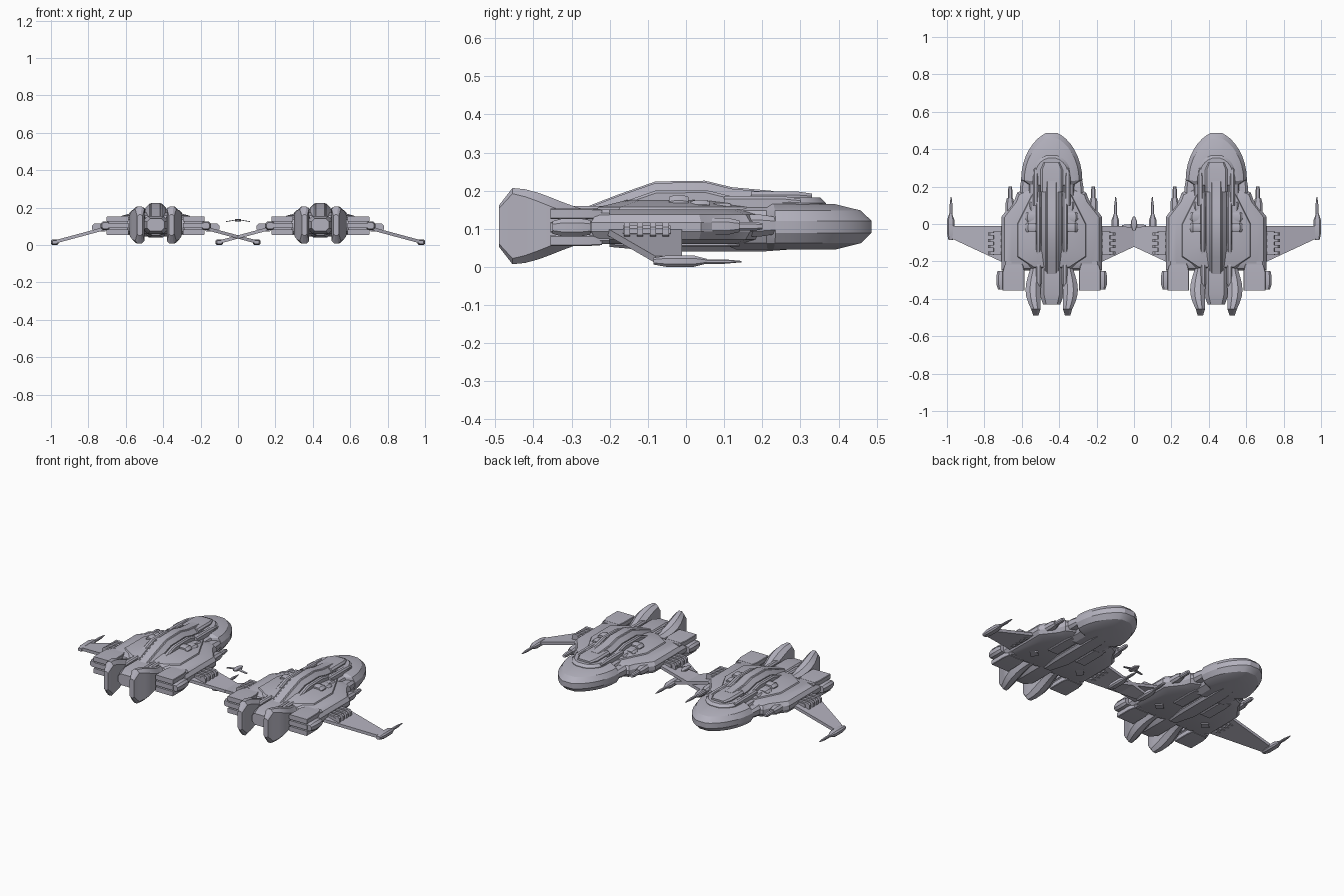
import bpy, bmesh, math

cube = bpy.data.objects.get("Cube")
if cube:
    bpy.data.objects.remove(cube)

grey = (0.45, 0.44, 0.51, 1)
hull_grey = bpy.data.materials.new("hull_grey")
hull_grey.use_nodes = True
hull_grey.diffuse_color = grey
hull_grey.node_tree.nodes["Principled BSDF"].inputs["Base Color"].default_value = grey

SHIPS = {"left": 0.44, "right": -0.44}
CENTER = {"center": 0}
made = []


def finish(name, bm, places):
    """Place one linked object per ship."""
    bmesh.ops.recalc_face_normals(bm, faces=bm.faces)
    mesh = bpy.data.meshes.new(name)
    bm.to_mesh(mesh)
    bm.free()
    mesh.materials.append(hull_grey)
    for side, offset in places.items():
        part = bpy.data.objects.new(f"{side}_{name}", mesh)
        part.location.x = offset
        bpy.context.collection.objects.link(part)
        made.append(part)


def skin(bm, rings):
    """Bridge rings of points and cap both ends."""
    loops = [[bm.verts.new(point) for point in ring] for ring in rings]
    count = len(loops[0])
    for lower, upper in zip(loops, loops[1:]):
        for i in range(count):
            j = (i + 1) % count
            bm.faces.new((lower[i], lower[j], upper[j], upper[i]))
    bm.faces.new(loops[0])
    bm.faces.new(loops[-1])


def section(side, y, x, z, scale, cut):
    """Chamfered rectangle standing across the y axis."""
    mid_x, mid_z = sum(x) / 2, sum(z) / 2
    w, h = (x[1] - x[0]) / 2 * scale, (z[1] - z[0]) / 2 * scale
    c = 2 * cut * min(w, h)
    corners = ((c - w, -h), (w - c, -h), (w, c - h), (w, h - c),
               (w - c, h), (c - w, h), (-w, h - c), (-w, c - h))
    return [(side * (mid_x + dx), y, mid_z + dz) for dx, dz in corners]


def loft(name, stations, cut=0.25, places=SHIPS):
    """Join sections (y, x range, z range, scale); mirror the off-centre ones."""
    bm = bmesh.new()
    centred = stations[0][1][0] < 0
    for side in ((1,) if centred else (1, -1)):
        skin(bm, [section(side, *station, cut) for station in stations])
    finish(name, bm, places)


def block(name, x, y, z, back=1, front=1, ends=0.25, cut=0.25, places=SHIPS):
    """Chamfered box whose two ends may taper."""
    start, stop = y
    inset = (stop - start) * ends
    loft(name, [(start, x, z, back), (start + inset, x, z, 1),
                (stop - inset, x, z, 1), (stop, x, z, front)], cut, places)


def rounded(mid, half, power):
    """Heights and scales of a plate with a rounded rim."""
    angles = [k / 4 for k in range(-5, 6, 2)]
    return [(mid + half * math.sin(a), math.cos(a) ** power) for a in angles]


def plate(name, half, levels, pivot):
    """Symmetric outline stacked by height, scaled about a point on the y axis."""
    outline = half + [(-x, y) for x, y in reversed(half)]
    bm = bmesh.new()
    skin(bm, [[(x * scale, pivot + (y - pivot) * scale, z) for x, y in outline]
              for z, scale in levels])
    finish(name, bm, SHIPS)


def wing(name, root, tip, thick, places=SHIPS):
    """Mirrored sheet between two chords (x, trailing y, leading y, z)."""
    bm = bmesh.new()
    for side in (1, -1):
        skin(bm, [[(side * x, trail, z), (side * x, lead, z),
                   (side * x, lead, z - thick), (side * x, trail, z - thick)]
                  for x, trail, lead, z in (root, tip)])
    finish(name, bm, places)


# Forward saucer with an elliptical nose
nose, shoulder = 0.49, 0.235
arc = []
for step in range(9):
    t = 0.97 * (1 - (step / 8) ** 1.5)
    arc.append((0.166 * (1 - t * t) ** 0.6, shoulder + (nose - shoulder) * t / 0.97))
plate("saucer", arc + [(0.13, 0.21), (0.13, 0.08)], rounded(0.105, 0.063, 0.4), 0.22)

# Bridge on the saucer
dome = [(0.1 * math.sin(k * math.pi / 12), 0.27 + 0.1 * math.cos(k * math.pi / 12))
        for k in range(1, 7)]
plate("bridge_dome", dome + [(0.1, 0.2)], ((0.14, 1), (0.168, 1), (0.182, 0.86)), 0.26)
block("bridge_canopy", x=(-0.06, 0.06), y=(0.17, 0.33), z=(0.16, 0.198), front=0.7)
block("bridge_arm", x=(0.07, 0.1), y=(0.1, 0.3), z=(0.14, 0.186), front=0.7)

# Main hull and upper deck
plate("main_hull", [(0.12, 0.2), (0.185, 0.17), (0.2, 0.13), (0.27, 0.04), (0.27, -0.25)],
      rounded(0.105, 0.048, 0.2), -0.05)
plate("upper_deck", [(0.09, 0.2), (0.19, 0), (0.19, -0.18), (0.1, -0.24)],
      ((0.14, 1), (0.157, 0.95), (0.175, 0.6)), -0.03)

# Dorsal spine, its cap and its rails share one silhouette
ridge_line = ((-0.27, 0.15), (-0.18, 0.185), (-0.08, 0.22), (0.05, 0.222), (0.12, 0.205),
              (0.23, 0.195))


def ridge(name, x, lift, depth):
    """Bar following the ridge line."""
    loft(name, [(y, x, (top + lift - depth, top + lift), 1) for y, top in ridge_line])


ridge("dorsal_spine", x=(-0.055, 0.055), lift=0, depth=0.09)
ridge("spine_cap", x=(-0.03, 0.03), lift=0.004, depth=0.03)
ridge("spine_rail", x=(0.058, 0.085), lift=-0.02, depth=0.05)
block("rail_tail", x=(0.055, 0.085), y=(-0.35, -0.2), z=(0.1, 0.16), back=0.7)

# Shoulder blocks beside the spine, the inner pair wider
for i, top in enumerate((0.17, 0.188, 0.175, 0.168)):
    start = -0.1 + 0.056 * i
    reach = 0.14 if i in (1, 2) else 0.12
    block(f"shoulder_block_{i + 1}", x=(0.07, reach), y=(start, start + 0.05),
          z=(0.13, top), back=0.85, front=0.85)

# Flared twin engines swell rearward, then close in
flare = []
for step in range(8):
    t = step / 7
    height = 0.037 + 0.063 * t * t * (3 - 2 * t)
    outer = 0.11 + 0.03 * math.sin(math.pi * t ** 1.2)
    flare.append((-0.22 - 0.235 * t, (0.06, outer), (0.107 - height, 0.107 + height), 1))
rear = flare[-1]
flare.append((-0.49, *rear[1:3], 0.55))
loft("flared_engine", flare, cut=0.3)
block("engine_core", x=(-0.066, 0.066), y=(-0.43, -0.2), z=(0.06, 0.155), back=0.7)

# Banded outer thrusters with side pods
block("thruster_core", x=(0.15, 0.255), y=(-0.335, -0.2), z=(0.06, 0.15), cut=0.1)
for i in range(3):
    base = 0.055 + 0.035 * i
    block(f"thruster_band_{i + 1}", x=(0.145, 0.262), y=(-0.355, -0.22),
          z=(base, base + 0.028), front=0.85, cut=0.1)
block("thruster_pod", x=(0.24, 0.295), y=(-0.35, -0.25), z=(0.08, 0.127), back=0.7, front=0.8)

# Forward cannons and saucer struts
block("shoulder_cannon", x=(0.2, 0.246), y=(0.03, 0.14), z=(0.085, 0.128), front=0.7)
block("cannon_barrel", x=(0.21, 0.234), y=(0.12, 0.2), z=(0.095, 0.118), front=0.7)
block("saucer_strut", x=(0.1, 0.17), y=(0.08, 0.235), z=(0.08, 0.137), front=0.8)

# Drooping wings, tip pods and guns
wing("wing", root=(0.24, -0.215, -0.01, 0.106), tip=(0.53, -0.08, -0.01, 0.028), thick=0.018)
block("wing_tip_pod", x=(0.52, 0.56), y=(-0.085, 0.055), z=(0, 0.03), back=0.6, front=0.4)
block("wing_gun", x=(0.53, 0.546), y=(0.03, 0.145), z=(0.008, 0.02), front=0.3, ends=0.4)

# Cooling ribs at the wing roots
for i in range(4):
    middle = -0.155 + 0.034 * i
    block(f"cooling_rib_{i + 1}", x=(0.26, 0.34), y=(middle - 0.008, middle + 0.008),
          z=(0.072, 0.116))
block("rib_mount", x=(0.25, 0.315), y=(-0.165, -0.04), z=(0.08, 0.108))

# Underside keel, plates and diamond hatches
block("keel", x=(-0.05, 0.05), y=(-0.2, 0.33), z=(0.04, 0.09), back=0.5, front=0.6)
block("belly_plate", x=(0.06, 0.13), y=(-0.04, 0.14), z=(0.052, 0.07), front=0.8)
hatches = bmesh.new()
for side in (1, -1):
    skin(hatches, [[(side * 0.16 + 0.03 * math.cos(k * math.pi / 2),
                     -0.12 + 0.03 * math.sin(k * math.pi / 2), z) for k in range(4)]
                   for z in (0.053, 0.07)])
finish("belly_hatch", hatches, SHIPS)

# Small fighter between the two ships
block("fighter_body", x=(-0.017, 0.017), y=(-0.035, 0.04), z=(0.126, 0.14), back=0.5,
      front=0.3, ends=0.35, places=CENTER)
wing("fighter_wing", root=(0.01, -0.02, 0, 0.136), tip=(0.065, -0.015, -0.005, 0.127),
     thick=0.004, places=CENTER)

# Smooth gentle curves, keep hard edges
bpy.ops.object.select_all(action="DESELECT")
for part in made:
    part.select_set(True)
bpy.context.view_layer.objects.active = made[0]
bpy.ops.object.shade_smooth_by_angle(angle=math.radians(25))
